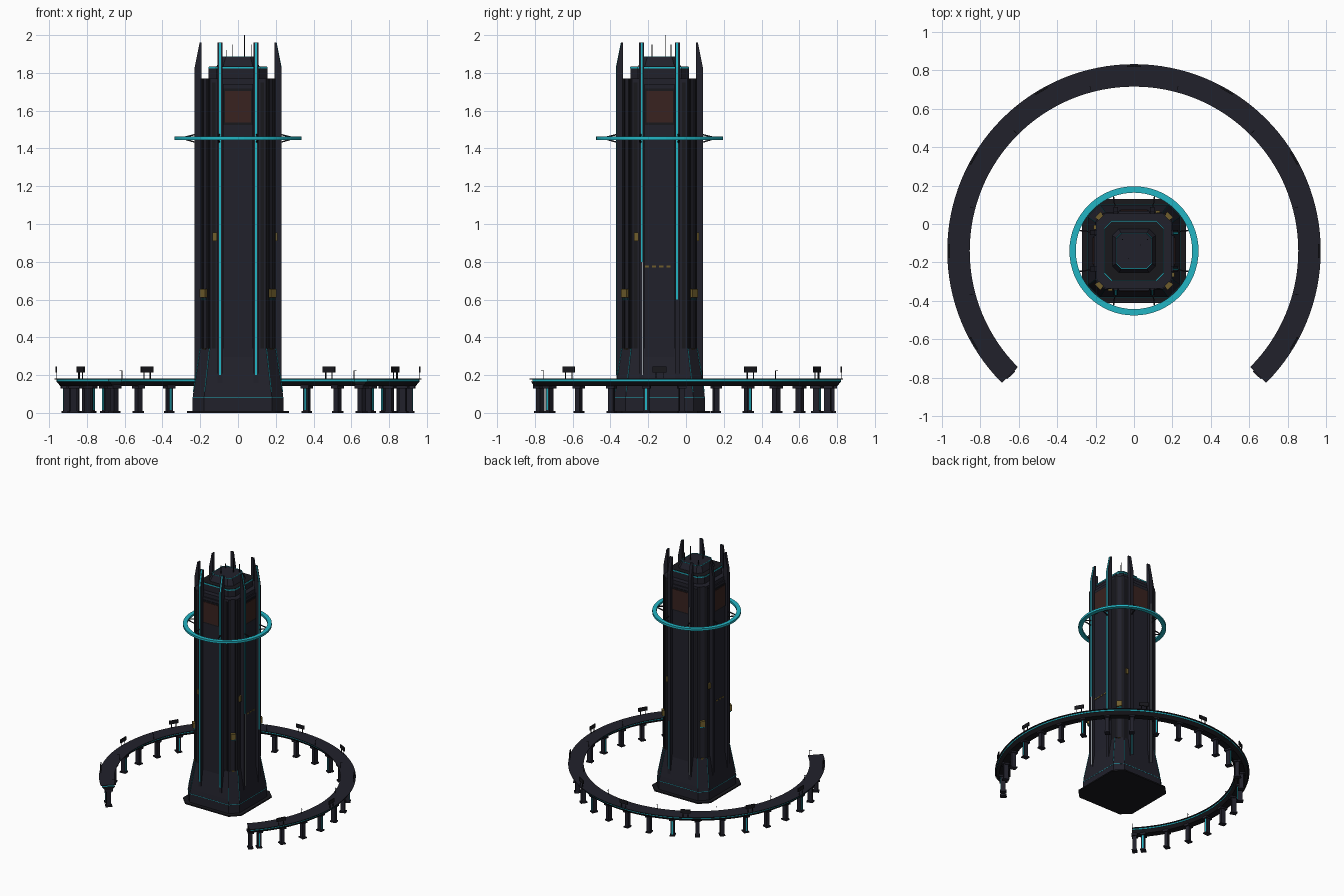
import bpy, bmesh, math
from mathutils import Matrix, Vector

if "Cube" in bpy.data.objects:
    bpy.data.objects.remove(bpy.data.objects["Cube"])

CENTRE = Matrix.Translation((0, -0.14, 0))
FACES = [0, 90, 180, 270]            # right, back, left, front


def material(name, rgb):
    m = bpy.data.materials.new(name)
    m.diffuse_color = (*rgb, 1)
    m.use_nodes = True
    m.node_tree.nodes["Principled BSDF"].inputs["Base Color"].default_value = m.diffuse_color
    return m


DARK = material("dark_slate", (0.015, 0.015, 0.024))
BLACK = material("near_black", (0.009, 0.009, 0.012))
CYAN = material("cyan_light", (0.016, 0.46, 0.55))
RED = material("dark_red", (0.04, 0.016, 0.014))
GOLD = material("dull_gold", (0.16, 0.11, 0.025))
GREY = material("pale_grey", (0.3, 0.33, 0.36))


def finish(name, bm, mat):
    bmesh.ops.recalc_face_normals(bm, faces=bm.faces)
    me = bpy.data.meshes.new(name)
    bm.to_mesh(me)
    bm.free()
    me.materials.append(mat)
    ob = bpy.data.objects.new(name, me)
    bpy.context.collection.objects.link(ob)
    return ob


def turn(deg):
    return CENTRE @ Matrix.Rotation(math.radians(deg), 4, 'Z')


def add_box(bm, a, x, y, z):
    """Box in a frame whose x points outward at angle a; x, y, z are (low, high)."""
    mid = Vector([(p[0] + p[1]) / 2 for p in (x, y, z)])
    size = [p[1] - p[0] for p in (x, y, z)]
    bmesh.ops.create_cube(bm, size=1, matrix=turn(a) @ Matrix.Translation(mid) @ Matrix.Diagonal((*size, 1)))


def boxes(name, mat, angles, *specs):
    bm = bmesh.new()
    for a in angles:
        for x, y, z in specs:
            add_box(bm, a, x, y, z)
    return finish(name, bm, mat)


def octagon(h, c):
    k = h - c
    return [(h, -k), (h, k), (k, h), (-k, h), (-h, k), (-h, -k), (-k, -h), (k, -h)]


def loft(name, mat, levels):
    """Stack of chamfered squares: (z, half width, chamfer)."""
    bm = bmesh.new()
    rings = [[bm.verts.new(CENTRE @ Vector((x, y, z))) for x, y in octagon(h, c)] for z, h, c in levels]
    for r, s in zip(rings, rings[1:]):
        for i in range(8):
            bm.faces.new((r[i], r[(i + 1) % 8], s[(i + 1) % 8], s[i]))
    bm.faces.new(rings[0][::-1])
    bm.faces.new(rings[-1])
    return finish(name, bm, mat)


def arc(name, mat, profile, start, end, steps):
    """Sweep an (r, z) profile around the tower axis."""
    bm = bmesh.new()
    closed = end - start >= 360
    n = len(profile)
    rings = []
    for i in range(steps if closed else steps + 1):
        m = turn(start + (end - start) * i / steps)
        rings.append([bm.verts.new(m @ Vector((r, 0, z))) for r, z in profile])
    for r, s in zip(rings, rings[1:] + (rings[:1] if closed else [])):
        for i in range(n):
            bm.faces.new((r[i], r[(i + 1) % n], s[(i + 1) % n], s[i]))
    if not closed:
        bm.faces.new(rings[0])
        bm.faces.new(rings[-1][::-1])
    return finish(name, bm, mat)


def rect(r0, r1, z0, z1):
    return [(r0, z0), (r1, z0), (r1, z1), (r0, z1)]


def rods(name, mat, pairs, rad):
    """Thin square rods between points given in the tower frame."""
    bm = bmesh.new()
    for p, q in pairs:
        p, q = Vector(p), Vector(q)
        m = Matrix.Translation((p + q) / 2) @ (q - p).to_track_quat('Z', 'Y').to_matrix().to_4x4()
        bmesh.ops.create_cube(bm, size=1, matrix=CENTRE @ m @ Matrix.Diagonal((rad, rad, (q - p).length, 1)))
    return finish(name, bm, mat)


# Tower masses
loft("ground_plate", BLACK, [(0, 0.27, 0.07), (0.01, 0.27, 0.07)])
loft("plinth", DARK, [(0.01, 0.24, 0.06), (0.08, 0.24, 0.06)])
loft("flared_skirt", DARK, [(0.08, 0.24, 0.06), (0.12, 0.235, 0.06), (0.34, 0.2, 0.05)])
loft("tower_shaft", DARK, [(0.3, 0.197, 0.05), (1.77, 0.197, 0.05)])
loft("upper_tier", DARK, [(1.77, 0.155, 0.04), (1.825, 0.155, 0.04)])
loft("upper_tier_light", CYAN, [(1.822, 0.157, 0.04), (1.831, 0.157, 0.04)])
loft("upper_tier_roof", BLACK, [(1.83, 0.154, 0.04), (1.834, 0.154, 0.04)])
loft("roof_cap", DARK, [(1.83, 0.115, 0.035), (1.885, 0.09, 0.025)])

# Cyan outline on the roof cap
top = [(x, y, 1.886) for x, y in octagon(0.092, 0.025)]
rods("roof_outline", CYAN, [(top[i], top[(i + 1) % 8]) for i in range(8)], 0.004)

# Shaft relief: raised centre bays, dark grooves, corner ribs
boxes("centre_bays", DARK, FACES, ((0.19, 0.207), (-0.08, 0.08), (0.25, 1.74)))
boxes("shaft_grooves", BLACK, FACES,
      *[((0.19, 0.199), (s * 0.128 - 0.01, s * 0.128 + 0.01), (0.34, 1.75)) for s in (-1, 1)])
corners = [45, 135, 225, 315]
boxes("corner_ribs", BLACK, corners,
      *[((0.23, 0.252), (s * 0.022 - 0.006, s * 0.022 + 0.006), (0.34, 1.77)) for s in (-1, 1)])

# Red screens in frames
boxes("screen_frames", BLACK, FACES, ((0.2, 0.211), (-0.078, 0.078), (1.525, 1.718)))
boxes("red_screens", RED, FACES, ((0.205, 0.215), (-0.07, 0.07), (1.537, 1.705)))

# Vertical fins with sharpened tops, two per face
bm = bmesh.new()
for a in FACES:
    for t in (-0.095, 0.095):
        outline = [(0.18, 0.15), (0.229, 0.15), (0.229, 1.83), (0.203, 1.96), (0.193, 1.96), (0.193, 1.7), (0.18, 1.7)]
        sides = [[bm.verts.new(turn(a) @ Vector((x, t + d, z))) for x, z in outline] for d in (-0.013, 0.013)]
        for i in range(7):
            j = (i + 1) % 7
            bm.faces.new((sides[0][i], sides[0][j], sides[1][j], sides[1][i]))
        bm.faces.new(sides[0])
        bm.faces.new(sides[1][::-1])
finish("vertical_fins", bm, DARK)


def edge_strip(name, mat, a, t, w, z0, z1):
    """Light strip on a fin edge, following its sloped top."""
    bm = bmesh.new()
    pts = [(0.231, z0), (0.231, min(z1, 1.83))] + ([(0.205, 1.96)] if z1 > 1.9 else [])
    rows = [[bm.verts.new(turn(a) @ Vector((x - dx, t + s * w / 2, z))) for s, dx in
             ((-1, 0), (1, 0), (1, 0.004), (-1, 0.004))] for x, z in pts]
    for r, s in zip(rows, rows[1:]):
        for i in range(4):
            bm.faces.new((r[i], r[(i + 1) % 4], s[(i + 1) % 4], s[i]))
    bm.faces.new(rows[0])
    bm.faces.new(rows[-1])
    finish(name, bm, mat)


edge_strip("front_strip_left", CYAN, 270, -0.095, 0.011, 0.2, 1.96)
edge_strip("front_strip_right", CYAN, 270, 0.095, 0.009, 0.2, 1.96)
edge_strip("right_strip_rear", CYAN, 0, 0.092, 0.011, 0.6, 1.96)
edge_strip("right_strip_front", CYAN, 0, -0.095, 0.008, 0.8, 1.96)
edge_strip("right_conduit", GREY, 0, -0.09, 0.007, 0.2, 0.8)
edge_strip("back_conduit", GREY, 90, 0.095, 0.006, 0.2, 1.6)
edge_strip("back_strip", CYAN, 90, -0.095, 0.006, 0.2, 0.6)

# Cyan seams on the skirt edges and around its foot
low, high = octagon(0.237, 0.06), octagon(0.201, 0.05)
seams = [((*low[i], 0.11), (*high[i], 0.34)) for i in range(8)]
foot = [(x, y, 0.082) for x, y in octagon(0.24, 0.06)]
rods("skirt_seams", CYAN, seams + [(foot[i], foot[(i + 1) % 8]) for i in range(8)], 0.003)

# Small gold equipment boxes and lamps
boxes("corner_units", GOLD, corners, ((0.24, 0.268), (-0.02, 0.02), (0.61, 0.655)))
boxes("corner_unit_light", CYAN, corners, ((0.24, 0.26), (-0.018, 0.018), (0.6, 0.606)))
boxes("face_units", GOLD, FACES, ((0.19, 0.21), (-0.135, -0.112), (0.91, 0.955)))
boxes("corner_lamps", GOLD, corners, ((0.24, 0.256), (-0.01, 0.01), (0.335, 0.342)))
boxes("dashed_sign", GOLD, [0, 180],
      *[((0.2, 0.211), (y, y + 0.022), (0.77, 0.78)) for y in (-0.078, -0.04, -0.002, 0.036)])

# Antennas
rods("antennas", BLACK, [((0.035, 0.03, 1.88), (0.035, 0.03, 2.0)), ((-0.03, -0.04, 1.88), (-0.03, -0.04, 1.95)),
                         ((0.07, 0.06, 1.87), (0.07, 0.06, 1.95)), ((-0.06, 0.06, 1.87), (-0.06, 0.06, 1.92))], 0.004)

# Halo ring and its struts
arc("halo_ring", CYAN, rect(0.303, 0.336, 1.446, 1.463), 0, 360, 64)
struts = []
for a in FACES:
    m = Matrix.Rotation(math.radians(a), 3, 'Z')
    for t in (-0.095, 0.095):
        for z in (1.425, 1.48):
            struts.append((m @ Vector((0.2, t, z)), m @ Vector((0.302, t * 1.15, 1.455))))
rods("halo_struts", BLACK, struts, 0.007)

# Elevated curved walkway, open at the front
arc("walkway_deck", DARK, rect(0.855, 0.972, 0.178, 0.183), -45, 225, 96)
arc("walkway_light", CYAN, rect(0.866, 0.961, 0.166, 0.178), -44.5, 224.5, 96)
arc("walkway_beam", BLACK, [(0.885, 0.142), (0.94, 0.142), (0.962, 0.166), (0.864, 0.166)], -45, 225, 96)

# Walkway columns with foot and head
posts = [90 + 11.8 * k for k in range(-11, 12)] + [-44, 224]
boxes("walkway_columns", DARK, posts,
      ((0.893, 0.927), (-0.014, 0.014), (0, 0.15)),
      ((0.885, 0.935), (-0.02, 0.02), (0, 0.01)),
      ((0.88, 0.94), (-0.022, 0.022), (0.13, 0.15)))
boxes("column_lights", CYAN, [90 + 11.8 * k for k in (-11, -8, -5, -2, 2, 5, 8, 11)],
      ((0.89, 0.93), (-0.005, 0.005), (0.015, 0.128)))

# Sign boards and thin lamp posts along the walkway
boards = [0, 30, 60, 90, 120, 150, 180, 210, -30]
boxes("sign_boards", BLACK, boards,
      ((0.958, 0.966), (-0.037, 0.037), (0.215, 0.245)),
      ((0.96, 0.964), (-0.022, -0.017), (0.18, 0.215)),
      ((0.96, 0.964), (0.017, 0.022), (0.18, 0.215)))
boxes("lamp_posts", BLACK, [b + 15 for b in boards[:-1]] + [-15],
      ((0.866, 0.869), (-0.0015, 0.0015), (0.18, 0.225)),
      ((0.866, 0.885), (-0.0015, 0.0015), (0.222, 0.225)))
